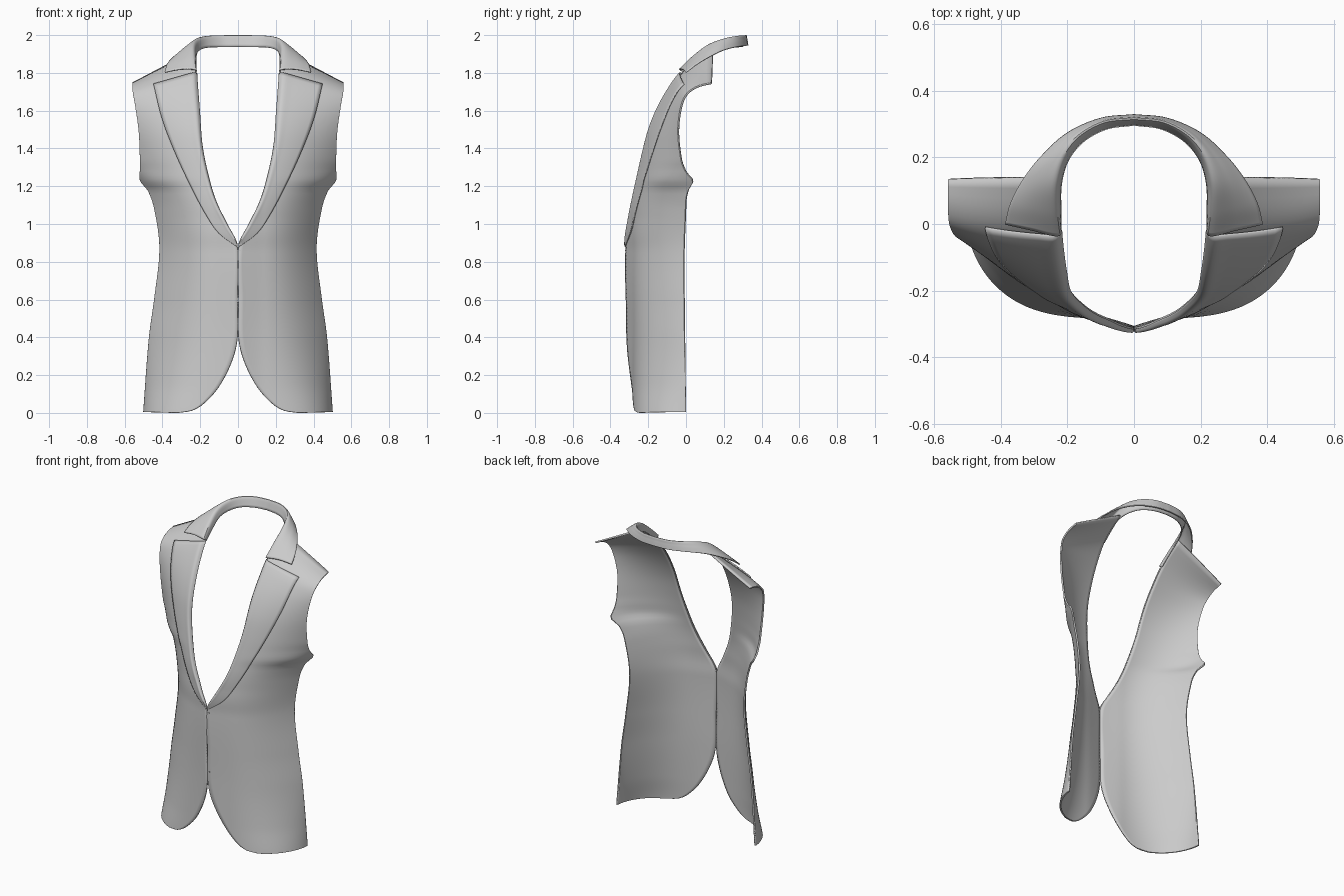
import bpy, bmesh, math
from mathutils import Vector

if "Cube" in bpy.data.objects:
    bpy.data.objects.remove(bpy.data.objects["Cube"])


def curve(pts):
    """Smooth interpolation through (t, value) pairs."""
    n = len(pts)

    def slope(i):
        a, b = pts[max(i - 1, 0)], pts[min(i + 1, n - 1)]
        return (b[1] - a[1]) / (b[0] - a[0])

    def f(t):
        t = min(max(t, pts[0][0]), pts[-1][0])
        i = 0
        while i < n - 2 and t > pts[i + 1][0]:
            i += 1
        (t0, p0), (t1, p1) = pts[i], pts[i + 1]
        h = t1 - t0
        s = (t - t0) / h
        return (p0 * (2*s**3 - 3*s*s + 1) + slope(i) * (h * (s**3 - 2*s*s + s))
                + p1 * (3*s*s - 2*s**3) + slope(i + 1) * (h * (s**3 - s*s)))
    return f


def sheet(name, rows, thick):
    """Skin a grid of points, mirror it and give it cloth thickness."""
    bm = bmesh.new()
    g = [[bm.verts.new(p) for p in r] for r in rows]
    for a, b in zip(g, g[1:]):
        for i in range(len(a) - 1):
            bm.faces.new((a[i], a[i + 1], b[i + 1], b[i]))
    bmesh.ops.recalc_face_normals(bm, faces=bm.faces)
    me = bpy.data.meshes.new(name)
    bm.to_mesh(me)
    bm.free()
    ob = bpy.data.objects.new(name, me)
    bpy.context.collection.objects.link(ob)
    m = ob.modifiers.new("mirror", 'MIRROR')
    m.merge_threshold = 0.0005
    s = ob.modifiers.new("cloth", 'SOLIDIFY')
    s.thickness, s.offset = thick, 0
    bpy.ops.object.select_all(action='DESELECT')
    ob.select_set(True)
    bpy.context.view_layer.objects.active = ob
    bpy.ops.object.shade_smooth_by_angle(angle=math.radians(40))
    return ob


# Body outlines, all driven by v, the height along the front opening
x_in = curve([(0, .32), (.01, .25), (.05, .18), (.14, .1), (.28, .03), (.4, .003), (.6, .003),
              (.88, .003), (1, .06), (1.1, .11), (1.2, .145), (1.4, .19), (1.6, .207), (1.8, .222), (1.92, .225)])
x_out = curve([(0, .497), (.4, .467), (.6, .44), (.87, .412), (1.08, .44), (1.18, .475), (1.23, .515),
               (1.3, .515), (1.5, .522), (1.7, .545), (1.8, .556), (1.92, .557)])
z_out = curve([(0, .005), (.6, .6), (1.23, 1.23), (1.5, 1.48), (1.7, 1.64), (1.8, 1.70), (1.86, 1.73), (1.92, 1.745)])
y_in = curve([(0, -.312), (.4, -.312), (.9, -.315), (1.05, -.285), (1.2, -.252), (1.4, -.207), (1.5, -.18),
              (1.6, -.14), (1.7, -.085), (1.8, -.015), (1.86, .05), (1.92, .14)])
y_out = curve([(0, 0), (.8, -.01), (1.12, 0), (1.23, 0), (1.35, -.025),
               (1.5, -.04), (1.64, -.03), (1.74, -.008), (1.8, .018), (1.86, .07), (1.92, .135)])
tip = curve([(1.13, 0), (1.18, .012), (1.23, .038), (1.27, .012), (1.33, 0)])
power = curve([(0, 3.5), (.15, 3), (.4, 2.7), (.9, 2.6), (1.3, 2.8), (1.7, 3.2), (1.85, 6), (1.92, 6)])
root = curve([(0, 1.7), (.15, 1.35), (.4, 1.08), (.9, 1), (1.92, 1)])


def keel(x):
    """Slight forward ridge along the centre front."""
    return -.03 * max(0, 1 - x / .13) ** 1.5


def body(v, x):
    xi, xo, n, r = x_in(v), x_out(v), power(v), root(v)
    S = lambda q: max(0, 1 - abs(q / xo) ** n) ** (1 / r)
    norm, k = (S(xi), keel(xi)) if v > .88 else (1, keel(0))
    u = (x - xi) / (xo - xi)
    y = y_out(v) + (y_in(v) - k - y_out(v)) * S(x) / norm + keel(x)
    return Vector((x, y + tip(v) * abs(x / xo) ** 14, v + (z_out(v) - v) * u))


def body_at(x, z):
    lo, hi = 0, 1.92
    for _ in range(24):
        mid = (lo + hi) / 2
        if body(mid, x)[2] < z:
            lo = mid
        else:
            hi = mid
    return body(lo, x)


# Front panels
vs = [.4 * (i / 24) ** 2 for i in range(24)] + [.4 + 1.52 * i / 76 for i in range(77)]
rows = []
for v in vs:
    a, b = x_in(v), x_out(v)
    rows.append([body(v, a + (b - a) * math.sin(math.pi / 2 * j / 28)) for j in range(29)])
sheet("front_panels", rows, .01)

# Lapels: folded back over the panels, rolled along the opening
lapel_x = curve([(.88, .004), (.95, .1), (1.05, .17), (1.2, .25), (1.37, .33), (1.55, .4), (1.735, .447)])
lift = curve([(0, 0), (.03, .011), (.1, .019), (.3, .017), (1, .011)])
rows = []
for i in range(49):
    t = i / 48
    zi, zo = .89 + .908 * t, .88 + .857 * t
    xi, xo = x_in(zi), lapel_x(zo)
    row = []
    for j in range(17):
        s = (j / 16) ** 1.6
        p = body_at(xi + (xo - xi) * s, zi + (zo - zi) * s)
        row.append(p + Vector((0, -1, .35 * t)) * lift(s) * min(1, .45 + 3 * t)
                   if j else p - Vector((.004 * t, 0, 0)))
    rows.append(row)
sheet("lapels", rows, .007)

# Collar: outer edge, fold and inner stand at stations from notch to back centre
stations = [
    ((.387, .0, 1.803), (.228, -.035, 1.817), (.222, -.008, 1.80)),
    ((.372, .06, 1.848), (.236, .04, 1.888), (.222, .05, 1.85)),
    ((.335, .13, 1.888), (.236, .12, 1.947), (.22, .12, 1.9)),
    ((.28, .2, 1.920), (.212, .2, 1.977), (.2, .19, 1.922)),
    ((.2, .272, 1.938), (.166, .262, 1.99), (.154, .248, 1.935)),
    ((.1, .316, 1.943), (.09, .305, 1.994), (.083, .287, 1.937)),
    ((0, .327, 1.945), (0, .316, 1.995), (0, .299, 1.938))]
sections = []
for st in stations:
    o, f, s = map(Vector, st)
    sections.append((o, (o + f) / 2 + Vector((0, 0, .008)), f, s))
rails = [curve(list(enumerate(col))) for col in zip(*sections)]
rows = []
for i in range(43):
    profile = curve([(t, rail(i / 7)) for t, rail in zip((0, .4, .75, 1), rails)])
    rows.append([profile(j / 18) for j in range(19)])
for p in rows[-1]:
    p.x = 0
sheet("collar", rows, .007)

# Buttonhole stitches
for k, z in enumerate((.86, .475)):
    bpy.ops.mesh.primitive_cube_add(size=1, location=(.008, y_in(z) - .004, z))
    ob = bpy.context.object
    ob.name = f"buttonhole_{k + 1}"
    ob.scale = (.02, .003, .004)
